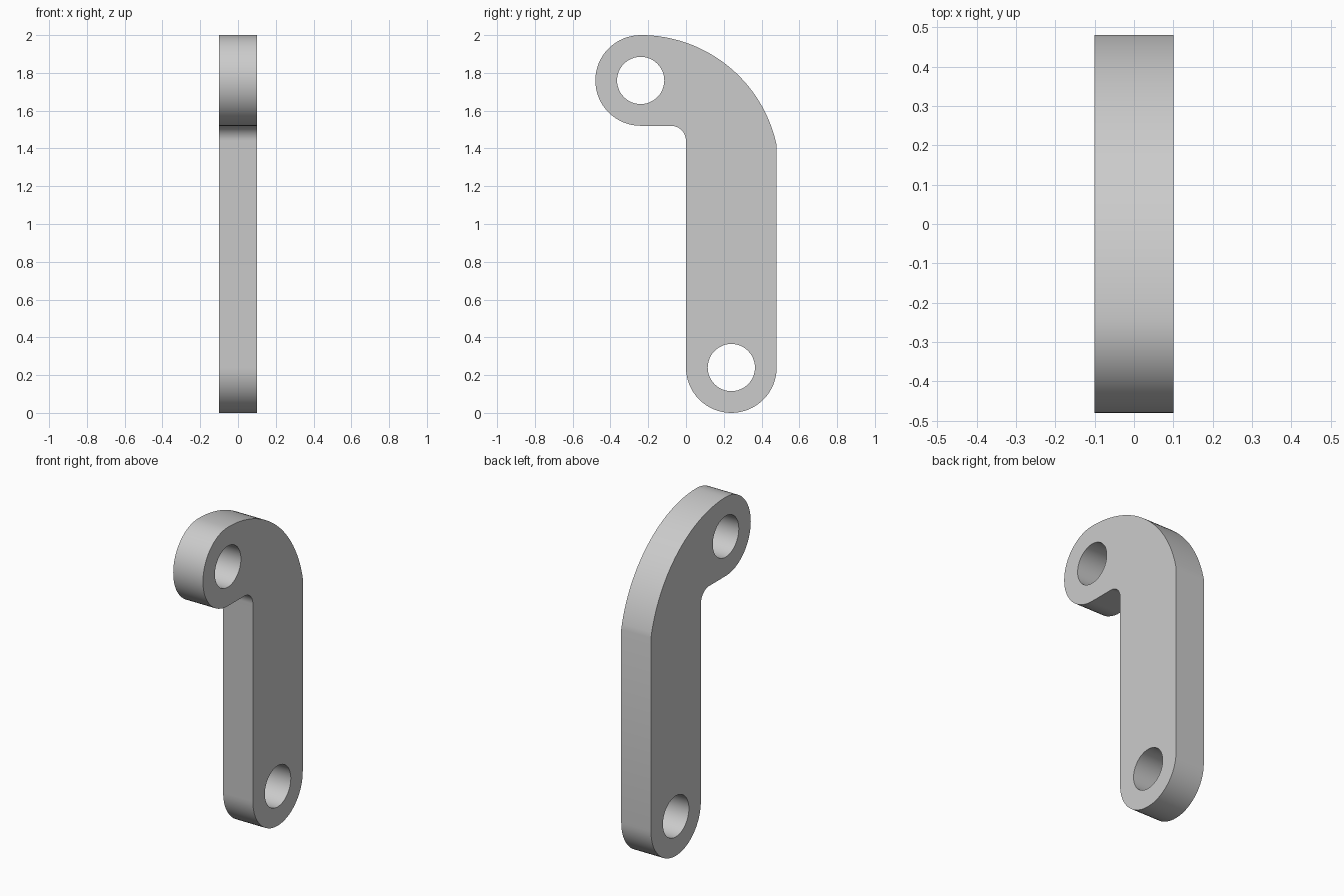
import bpy
import math
from math import cos, sin, radians

cube = bpy.data.objects.get("Cube")
if cube:
    bpy.data.objects.remove(cube, do_unlink=True)

HALF_THICKNESS = 0.1
R = 0.24            # rounded end radius
HOLE = 0.125        # pin hole radius
LOW = (0.24, 0.24)  # lower pin centre (y, z)
TOP = (-0.24, 1.76)  # upper pin centre (y, z)
FILLET = 0.08
BEND = 0.736        # outer bend radius


def arc(centre, radius, start, end, steps):
    """Points along an arc, angles in degrees."""
    angles = [radians(start + (end - start) * i / steps) for i in range(steps + 1)]
    return [(centre[0] + radius * cos(a), centre[1] + radius * sin(a)) for a in angles]


def add_loop(curve, points):
    spline = curve.splines.new("POLY")
    spline.points.add(len(points) - 1)
    for p, (u, v) in zip(spline.points, points):
        p.co = (u, v, 0, 1)
    spline.use_cyclic_u = True


# Lever outline: lower end, outer bend, upper end, inner fillet
bend_end = math.degrees(math.acos((R - TOP[0] + LOW[0]) / BEND))
outline = arc(LOW, R, -180, 0, 32)
outline += arc((TOP[0], 2 - BEND), BEND, bend_end, 90, 32)
outline += arc(TOP, R, 90, 270, 32)[1:]
outline += arc((-FILLET, TOP[1] - R - FILLET), FILLET, 90, 0, 12)

profile = bpy.data.curves.new("lever_arm", "CURVE")
profile.dimensions = "2D"
profile.fill_mode = "BOTH"
profile.extrude = HALF_THICKNESS
add_loop(profile, outline)
for pin in (LOW, TOP):
    add_loop(profile, arc(pin, HOLE, 0, 360, 48)[:-1])

# Stand the plate upright, facing sideways
lever = bpy.data.objects.new("lever_arm", profile)
bpy.context.collection.objects.link(lever)
lever.rotation_euler = (radians(90), 0, radians(90))
bpy.ops.object.select_all(action="DESELECT")
lever.select_set(True)
bpy.context.view_layer.objects.active = lever
bpy.ops.object.convert(target="MESH")
lever = bpy.context.object
bpy.ops.object.transform_apply(location=False, rotation=True, scale=False)

# Weld the caps to the rim, then smooth the curved walls
bpy.ops.object.mode_set(mode="EDIT")
bpy.ops.mesh.select_all(action="SELECT")
bpy.ops.mesh.remove_doubles(threshold=0.0005)
bpy.ops.mesh.normals_make_consistent(inside=False)
bpy.ops.object.mode_set(mode="OBJECT")
bpy.ops.object.shade_smooth_by_angle(angle=radians(30))

# Plain grey metal
grey = bpy.data.materials.new("light_grey")
grey.use_nodes = True
colour = (0.6, 0.6, 0.6, 1)
grey.diffuse_color = colour
grey.node_tree.nodes["Principled BSDF"].inputs["Base Color"].default_value = colour
lever.data.materials.clear()
lever.data.materials.append(grey)
